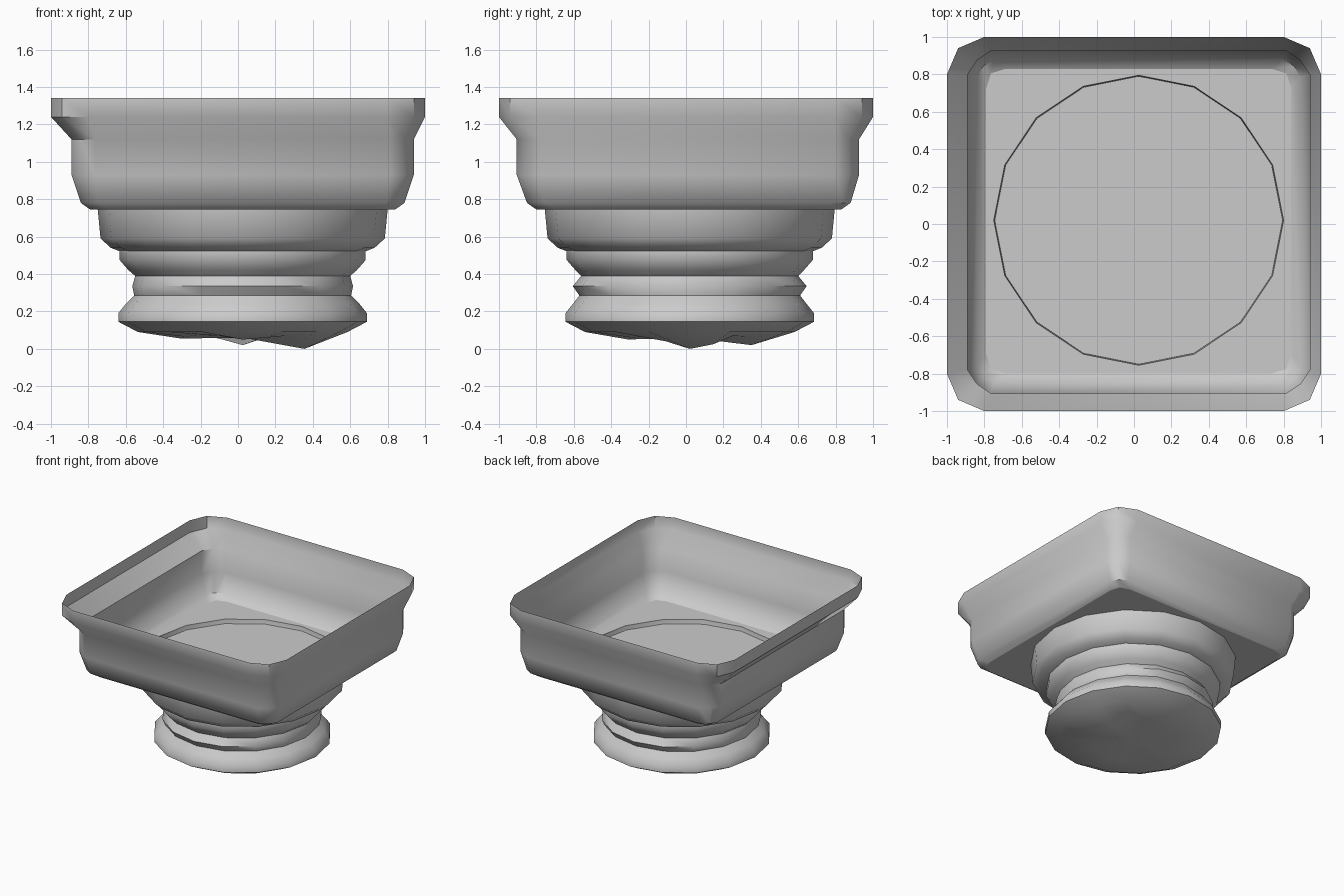
import bpy, bmesh, math

if "Cube" in bpy.data.objects:
    bpy.data.objects.remove(bpy.data.objects["Cube"])

SIDES = 16
CX, CY = 0.025, 0.02      # the round parts sit slightly off centre


def circle(z, rx, ry=None):
    ry = rx if ry is None else ry
    return [(CX + rx * math.cos(2 * math.pi * k / SIDES),
             CY + ry * math.sin(2 * math.pi * k / SIDES), z) for k in range(SIDES)]


def cut_square(z, half, start, mid, cx, cy):
    # square outline whose corners are clipped by two short edges
    pts = []
    for q in range(4):
        c, s = round(math.cos(q * math.pi / 2)), round(math.sin(q * math.pi / 2))
        for x, y in ((half, start), (mid, mid), (start, half)):
            pts.append((cx + c * x - s * y, cy + s * x + c * y, z))
    return pts


def loft(bm, rings):
    # skin consecutive rings listed from top to bottom
    loops = [[bm.verts.new(p) for p in ring] for ring in rings]
    for a, b in zip(loops, loops[1:]):
        n = len(a)
        for i in range(n):
            j = (i + 1) % n
            bm.faces.new((a[i], b[i], b[j], a[j]))
    return loops


def finish(bm, name, angle):
    mesh = bpy.data.meshes.new(name)
    bm.to_mesh(mesh)
    bm.free()
    ob = bpy.data.objects.new(name, mesh)
    bpy.context.collection.objects.link(ob)
    bpy.ops.object.select_all(action='DESELECT')
    ob.select_set(True)
    bpy.context.view_layer.objects.active = ob
    bpy.ops.object.shade_smooth_by_angle(angle=math.radians(angle))
    return ob


# Open square tray: thin moulded wall
bm = bmesh.new()
loft(bm, [cut_square(*r) for r in (
    (1.34, 1.0, 0.80, 0.94, 0, 0),
    (1.24, 1.0, 0.80, 0.94, 0, 0),
    (1.12, 0.915, 0.79, 0.865, 0.025, 0.01),
    (0.93, 0.915, 0.79, 0.865, 0.025, 0.01),
    (0.78, 0.865, 0.77, 0.83, 0.025, 0.015),
    (0.745, 0.815, 0.71, 0.79, 0.025, 0.015))])
finish(bm, "tray_wall", 42)

# Tray floor with a round opening over the neck
bm = bmesh.new()
edges = []
for ring in (cut_square(0.745, 0.815, 0.71, 0.79, 0.025, 0.015), circle(0.745, 0.775)):
    vs = [bm.verts.new(p) for p in ring]
    edges += [bm.edges.new((vs[i - 1], vs[i])) for i in range(len(vs))]
bmesh.ops.triangle_fill(bm, edges=edges, use_beauty=True, normal=(0, 0, 1))
finish(bm, "tray_floor", 30)

# Slightly sunk plate that closes the opening
bm = bmesh.new()
bm.faces.new([bm.verts.new(p) for p in circle(0.71, 0.77)])
finish(bm, "neck_plate", 30)

# Turned neck, ending in an uneven broken underside
bm = bmesh.new()
rings = [circle(*r) for r in (
    (0.745, 0.775), (0.59, 0.76), (0.54, 0.705), (0.522, 0.658), (0.475, 0.658),
    (0.42, 0.61), (0.39, 0.575, 0.58), (0.335, 0.59, 0.625), (0.285, 0.58, 0.59),
    (0.24, 0.625), (0.19, 0.665), (0.145, 0.665), (0.09, 0.56))]
broken = (0.0, 0.025, 0.07, 0.065, 0.02, 0.055, 0.07, 0.07,
          0.055, 0.065, 0.075, 0.07, 0.05, 0.06, 0.07, 0.04)
rings.append([(x, y, h) for (x, y, _), h in zip(circle(0, 0.33), broken)])
loops = loft(bm, rings)
tip = bm.verts.new((CX, CY, 0.06))
for i in range(SIDES):
    bm.faces.new((loops[-1][i - 1], tip, loops[-1][i]))
bmesh.ops.recalc_face_normals(bm, faces=bm.faces)
finish(bm, "neck", 50)
